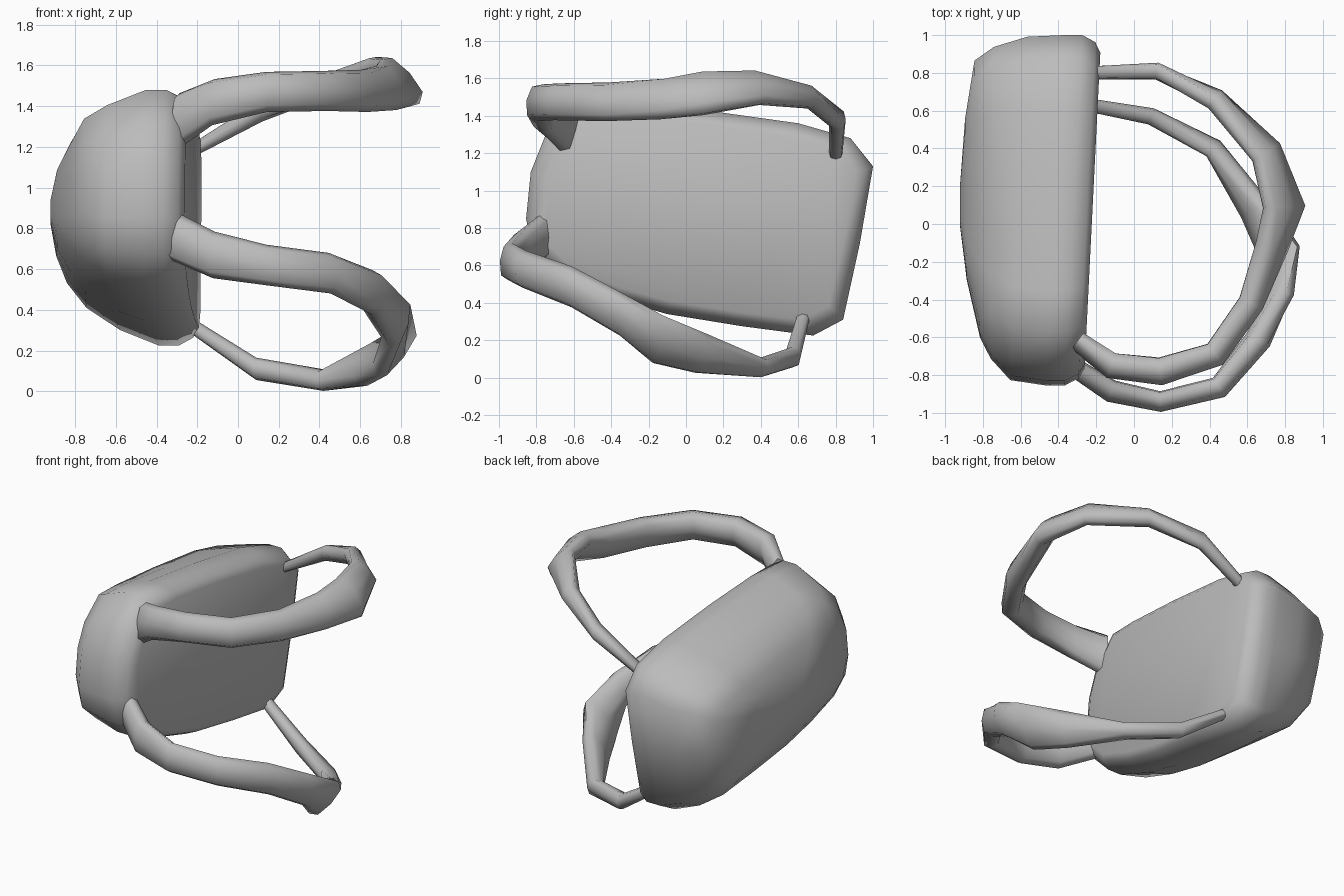
import bpy, bmesh, math
from mathutils import Vector

if "Cube" in bpy.data.objects:
    bpy.data.objects.remove(bpy.data.objects["Cube"], do_unlink=True)

grey = bpy.data.materials.new("plain grey")
grey.use_nodes = True
grey.diffuse_color = (0.5, 0.5, 0.5, 1)
grey.node_tree.nodes["Principled BSDF"].inputs["Base Color"].default_value = (0.5, 0.5, 0.5, 1)


def loft(name, rings, angle):
    """Skin a list of closed rings and cap both ends."""
    bm = bmesh.new()
    loops = [[bm.verts.new(p) for p in ring] for ring in rings]
    n = len(loops[0])
    for a, b in zip(loops, loops[1:]):
        for i in range(n):
            j = (i + 1) % n
            bm.faces.new((a[i], a[j], b[j], b[i]))
    bm.faces.new(loops[0])
    bm.faces.new(loops[-1])
    bmesh.ops.recalc_face_normals(bm, faces=bm.faces)
    mesh = bpy.data.meshes.new(name)
    bm.to_mesh(mesh)
    bm.free()
    mesh.materials.append(grey)
    obj = bpy.data.objects.new(name, mesh)
    bpy.context.collection.objects.link(obj)
    bpy.ops.object.select_all(action="DESELECT")
    obj.select_set(True)
    bpy.context.view_layer.objects.active = obj
    bpy.ops.object.shade_smooth_by_angle(angle=math.radians(angle))
    return obj


# Bag body: one y-z outline, scaled ring by ring from the flat back panel to the dome
outline = [(1.0, 1.13), (0.88, 1.28), (0.6, 1.36), (0.1, 1.43), (-0.35, 1.475),
           (-0.57, 1.48), (-0.75, 1.30), (-0.83, 1.1), (-0.855, 0.85), (-0.82, 0.68),
           (-0.68, 0.54), (-0.4, 0.425), (-0.1, 0.34), (0.3, 0.275), (0.68, 0.225),
           (0.84, 0.31), (0.93, 0.72)]
CY, CZ = 0.07, 0.86
# x, scale along y, scale along z, shift along y, shift up, slant
profile = [(-0.22, 0.90, 0.87, 0, 0, 0.05), (-0.25, 0.96, 0.94, 0, 0, 0.05),
           (-0.32, 1, 1, 0, 0, 0.05), (-0.42, 1, 1, 0, 0, 0.05),
           (-0.61, 0.98, 0.88, 0.01, 0, 0.05), (-0.75, 0.89, 0.74, 0.04, 0.02, 0.01),
           (-0.83, 0.79, 0.55, 0.06, 0.02, -0.02), (-0.89, 0.46, 0.34, 0.06, 0.02, -0.01),
           (-0.92, 0.13, 0.10, 0.03, 0.02, 0)]
rings = []
for x, sy, sz, shift, lift, slant in profile:
    ring = []
    for y, z in outline:
        dy = (y - CY) * sy
        ring.append((x + slant * dy, CY + shift + dy, CZ + lift + (z - CZ) * sz))
    rings.append(ring)
loft("bag_body", rings, 60)


def squared(v, power):
    return math.copysign(abs(v) ** power, v)


def strap(name, stations, sides=8):
    """Sweep a flattened section; station = x, y, z, half width, half thickness, tilt."""
    pts = [Vector(s[:3]) for s in stations]
    rings = []
    for i, (x, y, z, w, t, tilt) in enumerate(stations):
        d = pts[min(i + 1, len(pts) - 1)] - pts[max(i - 1, 0)]
        out = Vector((d.y, -d.x, 0)).normalized()
        a = math.radians(tilt)
        up = Vector((0, 0, math.cos(a))) - out * math.sin(a)
        side = out * math.cos(a) + Vector((0, 0, math.sin(a)))
        ring = []
        for k in range(sides):
            q = 2 * math.pi * k / sides
            c, s = squared(math.cos(q), 0.75), squared(math.sin(q), 0.75)
            ring.append(pts[i] + up * w * c + side * t * s)
        rings.append(ring)
    return loft(name, rings, 65)


# Shoulder straps: broad at the front end, thin at the rear end
strap("upper_strap", [
    (-0.30, -0.62, 1.32, 0.145, 0.05, 8),
    (-0.12, -0.75, 1.42, 0.115, 0.07, 10),
    (0.14, -0.78, 1.47, 0.10, 0.075, 10),
    (0.43, -0.69, 1.475, 0.10, 0.07, 10),
    (0.62, -0.42, 1.475, 0.105, 0.07, 10),
    (0.73, -0.12, 1.49, 0.12, 0.07, 25),
    (0.795, 0.09, 1.52, 0.145, 0.065, 42),
    (0.70, 0.38, 1.55, 0.11, 0.055, 40),
    (0.43, 0.66, 1.50, 0.06, 0.055, 30),
    (0.12, 0.81, 1.38, 0.055, 0.045, 0),
    (-0.22, 0.80, 1.185, 0.035, 0.035, 0)])
strap("lower_strap", [
    (-0.33, -0.75, 0.77, 0.125, 0.05, 0),
    (-0.12, -0.885, 0.67, 0.115, 0.06, 5),
    (0.14, -0.94, 0.62, 0.10, 0.055, 5),
    (0.45, -0.865, 0.58, 0.10, 0.06, 5),
    (0.66, -0.61, 0.485, 0.11, 0.07, 0),
    (0.775, -0.36, 0.345, 0.125, 0.065, -15),
    (0.77, -0.15, 0.205, 0.16, 0.06, -38),
    (0.64, 0.08, 0.13, 0.12, 0.06, -30),
    (0.42, 0.40, 0.055, 0.053, 0.055, 0),
    (0.09, 0.57, 0.11, 0.055, 0.045, 0),
    (-0.24, 0.63, 0.33, 0.04, 0.035, 0)])
